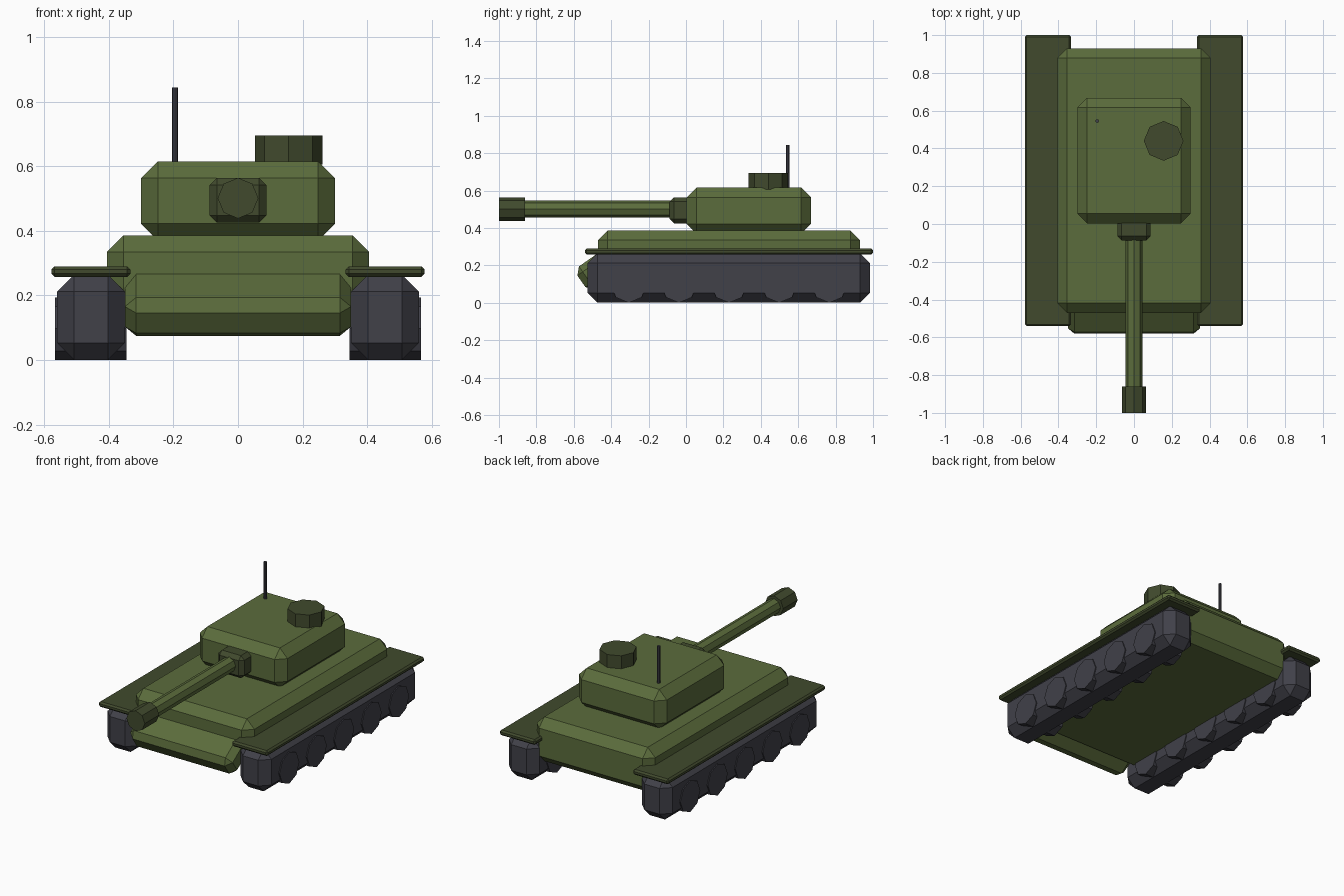
import bpy
from math import radians, sin, cos
from mathutils import Matrix, Vector

cube = bpy.data.objects.get("Cube")
if cube:
    bpy.data.objects.remove(cube, do_unlink=True)


def make_material(name, rgb):
    mat = bpy.data.materials.new(name)
    mat.use_nodes = True
    colour = (*rgb, 1)
    mat.diffuse_color = colour
    mat.node_tree.nodes["Principled BSDF"].inputs["Base Color"].default_value = colour
    return mat


OLIVE = make_material("olive green", (0.105, 0.15, 0.045))
DARK_OLIVE = make_material("dark olive", (0.052, 0.068, 0.026))
GREY = make_material("track grey", (0.052, 0.052, 0.066))


def finish(name, mat):
    obj = bpy.context.object
    obj.name = obj.data.name = name
    obj.data.materials.append(mat)
    return obj


def box(name, mat, low, high, bevel):
    """Chamfered box between two opposite corners."""
    low, high = Vector(low), Vector(high)
    bpy.ops.mesh.primitive_cube_add(size=1, location=(low + high) / 2)
    obj = finish(name, mat)
    obj.data.transform(Matrix.Diagonal((*(high - low), 1)))
    mod = obj.modifiers.new("chamfer", "BEVEL")
    mod.width = bevel
    mod.segments = 1
    mod.limit_method = 'NONE'
    return obj


def rod(name, mat, start, end, radius, sides=8):
    """Flat-sided cylinder along an axis, with a corner on the cross axes."""
    start, end = Vector(start), Vector(end)
    axis = end - start
    bpy.ops.mesh.primitive_cylinder_add(vertices=sides, radius=radius,
                                        depth=axis.length, location=(start + end) / 2)
    obj = finish(name, mat)
    turn = Vector((0, 0, 1)).rotation_difference(axis)
    obj.data.transform(turn.to_matrix().to_4x4())
    return obj


MID = 0.23  # centre of the chassis along y

# Hull
box("hull", OLIVE, (-0.405, MID - 0.70, 0.112), (0.405, MID + 0.70, 0.386), 0.051)

# Sloped nose plate, placed by its front edge and running back into the hull
tilt, thick, tall = radians(55), 0.146, 0.27
nose = box("nose_plate", OLIVE, (-0.35, 0, 0), (0.35, thick, tall), 0.035)
nose.rotation_euler.x = -tilt
back = Vector((0, cos(tilt), -sin(tilt))) * thick / 2
up = Vector((0, sin(tilt), cos(tilt))) * tall / 2
nose.location = Vector((0, -0.601, 0.174)) + back + up

# Running gear and fenders on both sides
for side, s in (("left", 1), ("right", -1)):
    x_in, x_out = sorted((0.35 * s, 0.56 * s))
    box(f"{side}_track", GREY, (x_in, MID - 0.757, 0), (x_out, MID + 0.753, 0.265), 0.053)
    x_in, x_out = sorted((0.333 * s, 0.578 * s))
    box(f"{side}_fender", DARK_OLIVE, (x_in, MID - 0.771, 0.257), (x_out, MID + 0.77, 0.29), 0.01)
    for i in range(5):
        y = MID + (i - 2) * 0.268
        rod(f"{side}_wheel_{i + 1}", GREY, (0.345 * s, y, 0.097), (0.566 * s, y, 0.097), 0.097)

# Turret with hatch and aerial
box("turret", OLIVE, (-0.30, 0.003, 0.37), (0.30, 0.668, 0.615), 0.052)
rod("hatch", DARK_OLIVE, (0.157, 0.44, 0.605), (0.157, 0.44, 0.695), 0.105)
rod("aerial", GREY, (-0.195, 0.545, 0.6), (-0.195, 0.545, 0.843), 0.0095)

# Gun
box("gun_mount", DARK_OLIVE, (-0.088, -0.087, 0.425), (0.088, 0.03, 0.564), 0.023)
rod("gun_barrel", OLIVE, (0, -0.05, 0.501), (0, -0.9, 0.501), 0.045)
rod("gun_muzzle", DARK_OLIVE, (0, -0.86, 0.501), (0, -1, 0.501), 0.063)
